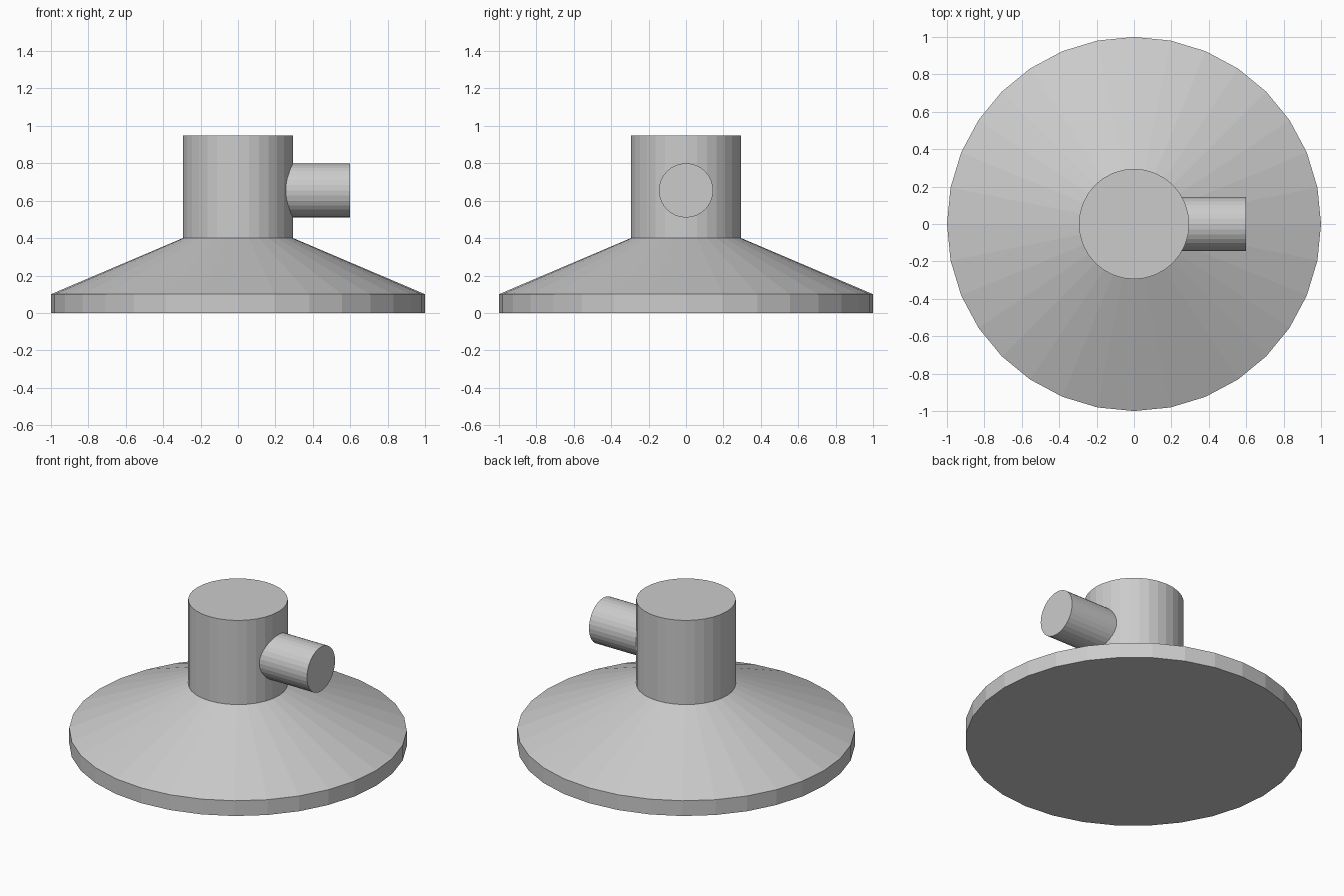
import bpy, bmesh, math
from mathutils import Matrix

if "Cube" in bpy.data.objects:
    bpy.data.objects.remove(bpy.data.objects["Cube"])

SIDES = 32


def lathe(name, profile, matrix=Matrix.Identity(4)):
    """Revolve (radius, height) points around z and cap both ends."""
    bm = bmesh.new()
    rings = []
    for r, z in profile:
        rings.append([bm.verts.new((r * math.cos(a), r * math.sin(a), z))
                      for a in (2 * math.pi * i / SIDES for i in range(SIDES))])
    for low, high in zip(rings, rings[1:]):
        for i in range(SIDES):
            j = (i + 1) % SIDES
            bm.faces.new((low[i], low[j], high[j], high[i]))
    bm.faces.new(rings[0][::-1])
    bm.faces.new(rings[-1])
    mesh = bpy.data.meshes.new(name)
    bm.to_mesh(mesh)
    bm.free()
    obj = bpy.data.objects.new(name, mesh)
    bpy.context.collection.objects.link(obj)
    obj.matrix_world = matrix
    return obj


# Round foot with rim, sloped shoulder and upright neck
lathe("flared_body", [(1.0, 0.0), (1.0, 0.1), (0.295, 0.4), (0.295, 0.95)])

# Side outlet pointing to +x, rooted inside the neck
lathe("side_spout", [(0.145, 0.2), (0.145, 0.6)],
      Matrix.Translation((0, 0, 0.655)) @ Matrix.Rotation(math.pi / 2, 4, 'Y'))
